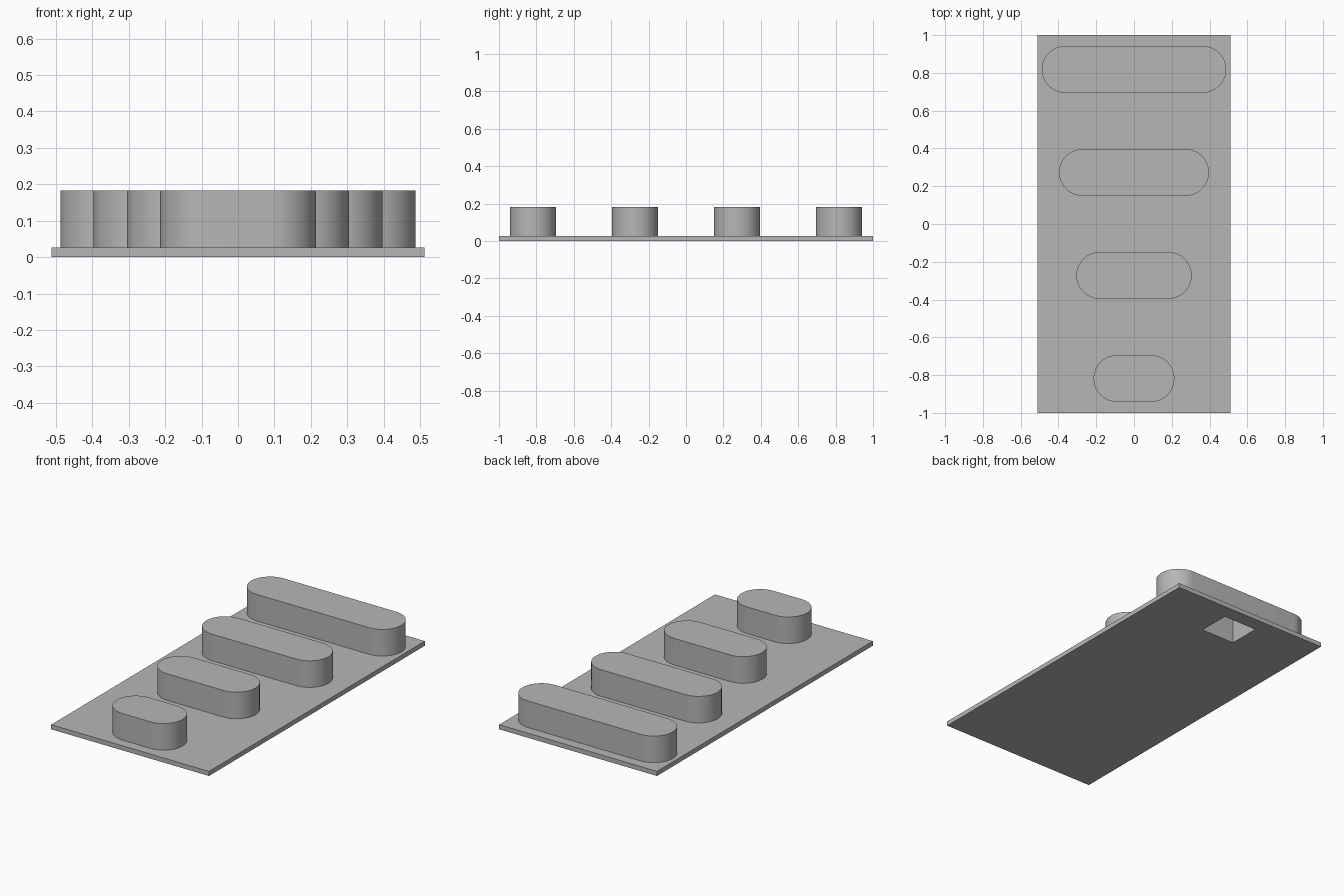
import bpy, bmesh, math

if "Cube" in bpy.data.objects:
    bpy.data.objects.remove(bpy.data.objects["Cube"])

PLATE_TOP, BAR_TOP = 0.027, 0.183
RADIUS = 0.1235

grey = bpy.data.materials.new("plain_grey")
grey.diffuse_color = (0.47, 0.47, 0.47, 1)
grey.use_nodes = True
grey.node_tree.nodes["Principled BSDF"].inputs["Base Color"].default_value = grey.diffuse_color


def prism(name, outline, z0, z1):
    """Extrude a closed outline from z0 up to z1."""
    bm = bmesh.new()
    base = bm.faces.new([bm.verts.new((x, y, z0)) for x, y in outline])
    top = bmesh.ops.extrude_face_region(bm, geom=[base], use_keep_orig=True)["geom"]
    for v in top:
        if isinstance(v, bmesh.types.BMVert):
            v.co.z = z1
    bmesh.ops.recalc_face_normals(bm, faces=bm.faces[:])
    mesh = bpy.data.meshes.new(name)
    bm.to_mesh(mesh)
    bm.free()
    mesh.materials.append(grey)
    obj = bpy.data.objects.new(name, mesh)
    bpy.context.collection.objects.link(obj)
    return obj


def rectangle(hx, hy, cy=0):
    return [(-hx, cy - hy), (hx, cy - hy), (hx, cy + hy), (-hx, cy + hy)]


def slot(half_length, cy, steps=32):
    """Rounded-end outline made of two half circles."""
    points = []
    for side, start in ((1, -math.pi / 2), (-1, math.pi / 2)):
        for i in range(steps + 1):
            a = start + math.pi * i / steps
            points.append((side * (half_length - RADIUS) + RADIUS * math.cos(a),
                           cy + RADIUS * math.sin(a)))
    return points


# Base plate
plate = prism("base_plate", rectangle(0.512, 1.0), 0, PLATE_TOP)

# Four round-ended bars, growing towards the back
bars = []
for i in range(4):
    bar = prism(f"bar_{i + 1}", slot(0.214 + 0.0913 * i, -0.818 + 0.5455 * i),
                PLATE_TOP, BAR_TOP)
    bpy.ops.object.select_all(action='DESELECT')
    bar.select_set(True)
    bpy.context.view_layer.objects.active = bar
    bpy.ops.object.shade_smooth_by_angle(angle=math.radians(30))
    bars.append(bar)

# Square pocket from below, through the plate into the longest bar
cutter = prism("pocket_cutter", rectangle(0.11, 0.096, 0.818), -0.05, 0.157)
cutter.hide_render = True
cutter.display_type = 'WIRE'
for obj in (plate, bars[-1]):
    cut = obj.modifiers.new("pocket", 'BOOLEAN')
    cut.operation = 'DIFFERENCE'
    cut.solver = 'EXACT'
    cut.object = cutter
